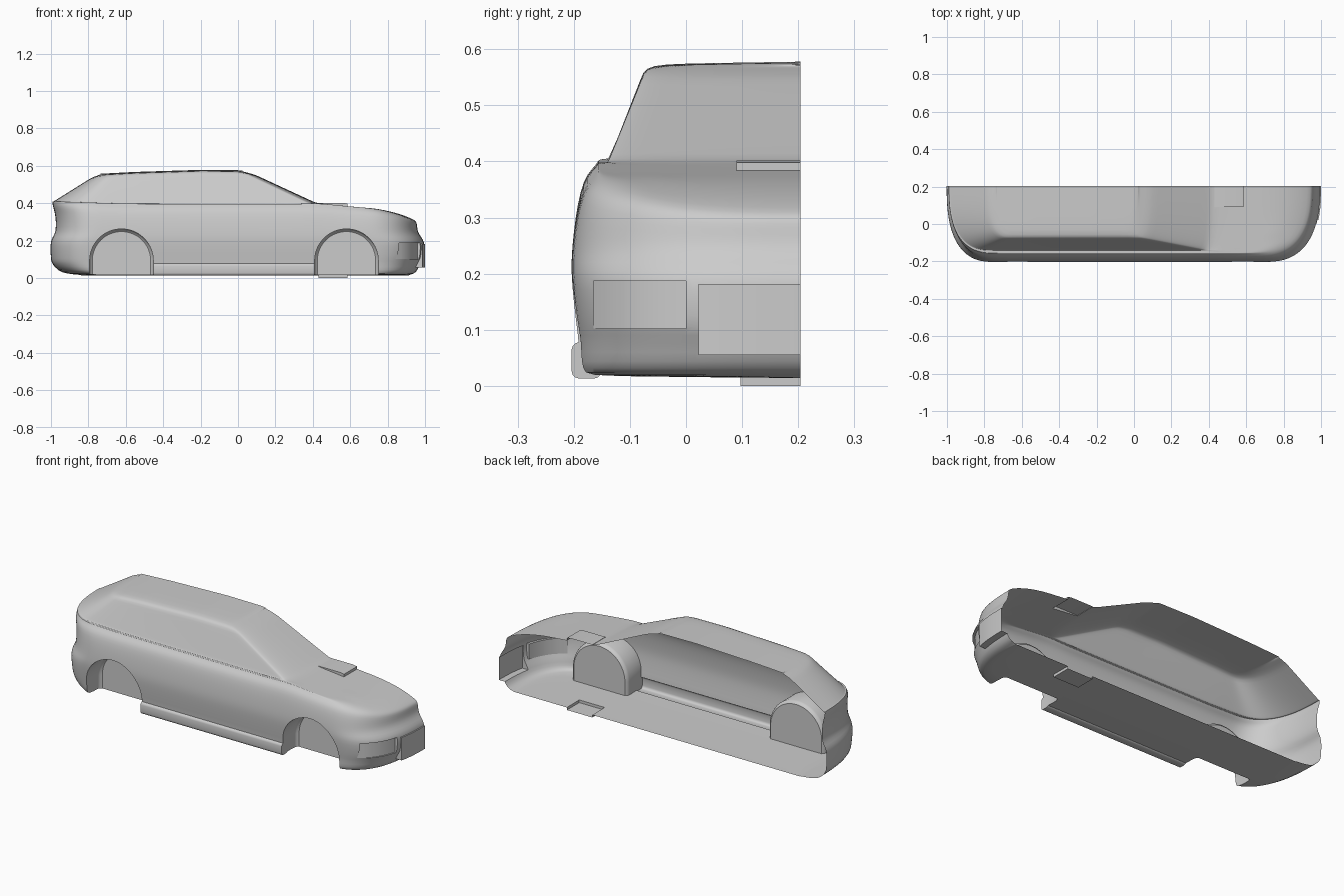
import bpy, bmesh, math

if "Cube" in bpy.data.objects:
    bpy.data.objects.remove(bpy.data.objects["Cube"])

CUT = 0.205  # centre plane of the car: the half shell is open here


def curve(pts, x):
    """Piecewise linear lookup."""
    if x <= pts[0][0]:
        return pts[0][1]
    for (a, p), (b, q) in zip(pts, pts[1:]):
        if x <= b:
            return p + (q - p) * (x - a) / (b - a)
    return pts[-1][1]


HOOD = [(-1, .41), (-.6, .397), (.3, .395), (.42, .4), (.6, .382), (.75, .37), (.86, .345), (.95, .313)]
ROOF = [(-.8, .545), (-.74, .557), (-.55, .567), (-.2, .578), (0, .576), (.1, .564)]


def outline(xr, xf, ys, ar, af, n=2.6):
    """Half plan outline, rear centre -> side -> front centre, with superellipse corners."""
    b, K, S, pts = CUT - ys, 14, 22, []
    for i in range(K + 1):
        a = math.pi / 2 * i / K
        pts.append((xr + ar - ar * math.cos(a) ** (2 / n), CUT - b * math.sin(a) ** (2 / n)))
    for i in range(1, S):
        pts.append((xr + ar + (xf - af - xr - ar) * i / S, ys))
    for i in range(K, -1, -1):
        a = math.pi / 2 * i / K
        pts.append((xf - af + af * math.cos(a) ** (2 / n), CUT - b * math.sin(a) ** (2 / n)))
    pts[0], pts[-1] = (xr, CUT), (xf, CUT)
    return pts


def make(name, verts, faces):
    me = bpy.data.meshes.new(name)
    me.from_pydata(verts, [], faces)
    bm = bmesh.new()
    bm.from_mesh(me)
    bmesh.ops.recalc_face_normals(bm, faces=bm.faces)
    bm.to_mesh(me)
    bm.free()
    ob = bpy.data.objects.new(name, me)
    bpy.context.collection.objects.link(ob)
    return ob


def prism(name, rings):
    """Closed solid through equal-length rings of points."""
    n = len(rings[0])
    faces = [list(range(n)), list(range((len(rings) - 1) * n, len(rings) * n))]
    for r in range(len(rings) - 1):
        for i in range(n):
            j = (i + 1) % n
            faces.append((r * n + i, r * n + j, (r + 1) * n + j, (r + 1) * n + i))
    return make(name, [p for r in rings for p in r], faces)


def apply(ob, kind, **props):
    m = ob.modifiers.new(kind, kind)
    for k, v in props.items():
        setattr(m, k, v)
    bpy.context.view_layer.objects.active = ob
    bpy.ops.object.modifier_apply(modifier=m.name)


def combine(body, tool, op):
    apply(body, 'BOOLEAN', operation=op, object=tool, solver='EXACT')
    bpy.data.objects.remove(tool)


def box(name, x0, x1, y0, y1, z0, z1, bevel=0):
    ring = lambda z: [(x0, y0, z), (x1, y0, z), (x1, y1, z), (x0, y1, z)]
    ob = prism(name, [ring(z0), ring(z1)])
    if bevel:
        apply(ob, 'BEVEL', width=bevel, segments=3)
    return ob


# lower body rows: z, rear x, front x, side y, rear corner length, front corner length
LOWER = [(.017, -.84, .915, -.17, .2, .25),
         (.022, -.92, .94, -.188, .22, .27),
         (.04, -.965, .96, -.191, .24, .28),
         (.08, -.997, .975, -.191, .25, .29),
         (.1, -1.0, .992, -.194, .25, .3),
         (.15, -1.003, .997, -.2, .25, .3),
         (.195, -1.002, .996, -.204, .25, .3),
         (.22, -.99, .978, -.204, .25, .3),
         (.245, -.974, .962, -.203, .25, .3),
         (.3, -.973, .958, -.197, .25, .3),
         (.345, -.98, .956, -.188, .25, .3),
         (.372, -.99, .952, -.177, .25, .3),
         (.388, -.992, .935, -.16, .25, .3)]
BASE = (-.985, .42, -.14, .22, .05)
EDGE = (-.78, .085, -.073, .12, .06)
INNER = (-.735, .025, -.043, .1, .06)

rows = []
floor = outline(*LOWER[0][1:])
rows.append([(x, CUT, .014) for x, y in floor])
for z, *p in LOWER:
    row = []
    for x, y in outline(*p):
        zz = z if z <= .245 else .245 + (z - .245) * (curve(HOOD, x) - .245) / .15
        row.append((x, y, zz))
    rows.append(row)
# bonnet: blend from the shoulder line to the glass base
shoulder, base = outline(*LOWER[-1][1:]), outline(*BASE)
for k in range(1, 8):
    t = k / 7
    row = []
    for (a, b), (c, d) in zip(shoulder, base):
        x = a + (c - a) * t
        row.append((x, b + (d - b) * t, curve(HOOD, x)))
    rows.append(row)
# glasshouse
base3 = rows[-1]
edge3 = [(x, y, curve(ROOF, x) - .011) for x, y in outline(*EDGE)]
for t in (.06, .3, .6, .9, 1):
    rows.append([tuple(p + (q - p) * t for p, q in zip(a, b)) for a, b in zip(base3, edge3)])
# roof
inner = outline(*INNER)
for t in (0, .4, 1):
    rows.append([(x, y + (CUT - y) * t, curve(ROOF, x) - .004 * (1 - t)) for x, y in inner])

N = len(floor)
faces = [(r * N + i, r * N + i + 1, (r + 1) * N + i + 1, (r + 1) * N + i)
         for r in range(len(rows) - 1) for i in range(N - 1)]
body = make("car_body", [p for r in rows for p in r], faces)
apply(body, 'SUBSURF', levels=1)

# temporary cap on the centre plane, so the solid can be cut
bm = bmesh.new()
bm.from_mesh(body.data)
for v in bm.verts:
    if v.is_boundary:
        v.co.y = CUT
bmesh.ops.contextual_create(bm, geom=[e for e in bm.edges if e.is_boundary])
bmesh.ops.recalc_face_normals(bm, faces=bm.faces)
bm.to_mesh(body.data)
bm.free()

# side sill, bonnet scoop and floor step
combine(body, box("sill", -.5, .45, -.204, -.15, .013, .078, .014), 'UNION')
scoop = [(.43, .37), (.585, .36), (.585, .398), (.56, .402), (.43, .402)]
combine(body, prism("scoop", [[(x, y, z) for x, z in scoop] for y in (.09, .25)]), 'UNION')
combine(body, box("floor_step", .43, .585, .097, .25, 0, .04), 'UNION')


def bumper_strip(name, y0, y1, z0, z1, off, back):
    """Prism that follows the bumper's plan curve at an offset."""
    pts = []
    for i in range(9):
        y = y0 + (y1 - y0) * i / 8
        v = min(1, max(0, (CUT - y) / .403))
        pts.append((.696 + .3 * (1 - v ** 2.6) ** (1 / 2.6) + off, y))
    pts += [(back, y1), (back, y0)]
    return prism(name, [[(x, y, z) for x, y in pts] for z in (z0, z1)])


# raised centre bumper panel and recessed lamp
combine(body, bumper_strip("bumper_panel", .022, .25, .055, .182, .005, .85), 'UNION')
combine(body, bumper_strip("lamp_recess", -.165, 0, .102, .187, -.016, 1.2), 'DIFFERENCE')

# wheel wells
for cx in (-.623, .58):
    def arch(y, r):
        p = [(cx + r * math.cos(math.pi * i / 40), y, .092 + r * math.sin(math.pi * i / 40)) for i in range(41)]
        return p + [(cx - r, y, -.1), (cx + r, y, -.1)]
    well = prism("well", [arch(-.4, .17), arch(-.092, .17), arch(-.08, .166), arch(-.072, .156)])
    combine(body, well, 'DIFFERENCE')

# open the shell again at the centre plane
bm = bmesh.new()
bm.from_mesh(body.data)
bmesh.ops.bisect_plane(bm, geom=bm.verts[:] + bm.edges[:] + bm.faces[:], dist=1e-6,
                       plane_co=(0, CUT - .0008, 0), plane_no=(0, 1, 0), clear_outer=True)
bm.to_mesh(body.data)
bm.free()

bpy.ops.object.select_all(action='DESELECT')
body.select_set(True)
bpy.context.view_layer.objects.active = body
bpy.ops.object.shade_smooth_by_angle(angle=math.radians(35))
